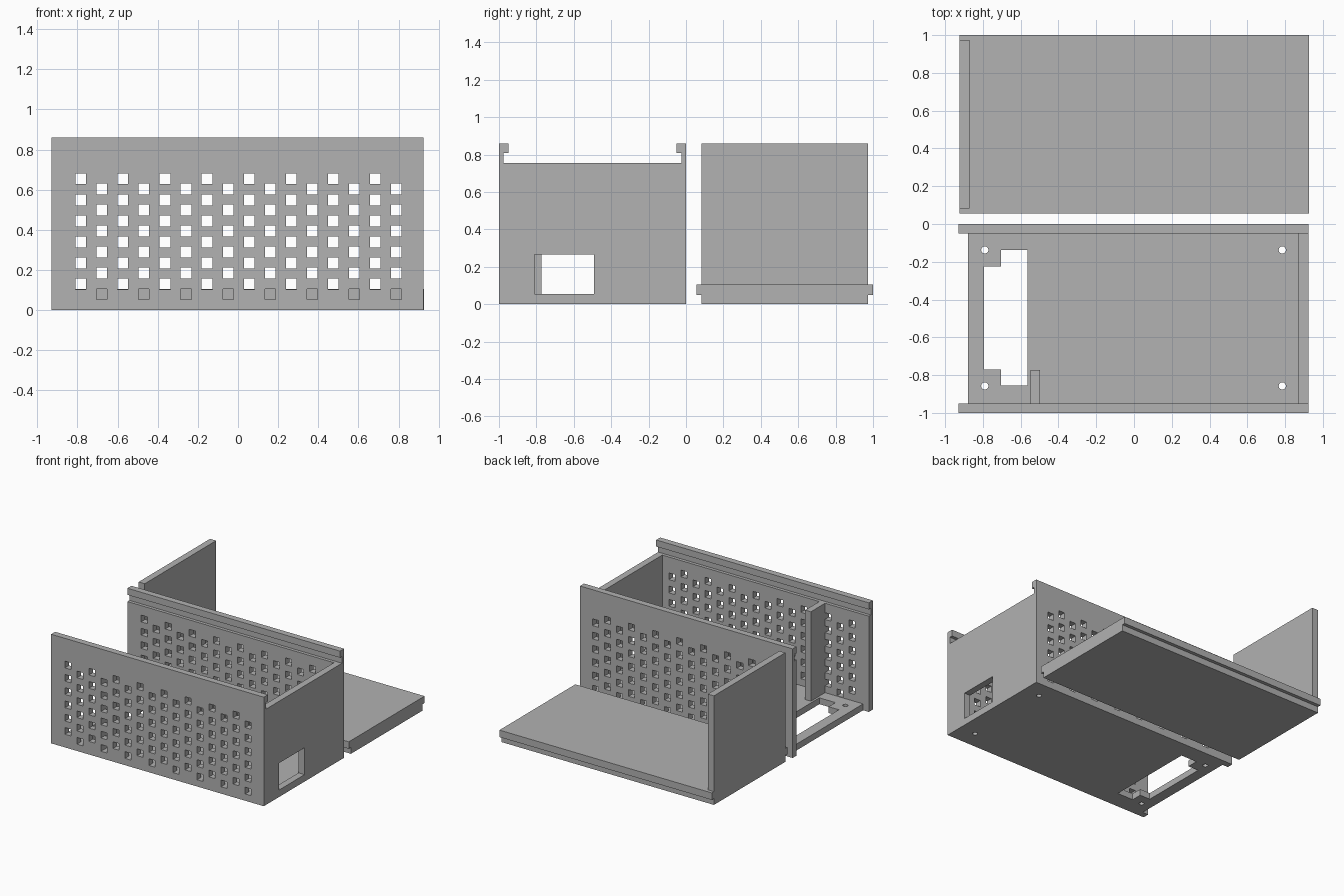
import bpy
import bmesh
import math
from mathutils import Vector

if "Cube" in bpy.data.objects:
    bpy.data.objects.remove(bpy.data.objects["Cube"], do_unlink=True)

# Single plain grey
GREY = (0.445, 0.445, 0.445, 1.0)
grey = bpy.data.materials.new("plain_grey")
grey.use_nodes = True
grey.diffuse_color = GREY
grey.node_tree.nodes["Principled BSDF"].inputs["Base Color"].default_value = GREY


def add_prism(bm, points, axis, start, end):
    """Extrude a closed outline along 'x' (outline in y, z) or 'z' (outline in x, y)."""
    if axis == "x":
        verts = [bm.verts.new((start, a, b)) for a, b in points]
        step = Vector((end - start, 0, 0))
    else:
        verts = [bm.verts.new((a, b, start)) for a, b in points]
        step = Vector((0, 0, end - start))
    face = bm.faces.new(verts)
    out = bmesh.ops.extrude_face_region(bm, geom=[face], use_keep_orig=True)
    moved = [g for g in out["geom"] if isinstance(g, bmesh.types.BMVert)]
    bmesh.ops.translate(bm, verts=moved, vec=step)


def add_box(bm, x0, x1, y0, y1, z0, z1):
    add_prism(bm, [(x0, y0), (x1, y0), (x1, y1), (x0, y1)], "z", z0, z1)


def finish(bm, name):
    bmesh.ops.recalc_face_normals(bm, faces=bm.faces[:])
    mesh = bpy.data.meshes.new(name)
    bm.to_mesh(mesh)
    bm.free()
    mesh.materials.append(grey)
    obj = bpy.data.objects.new(name, mesh)
    bpy.context.collection.objects.link(obj)
    return obj


def box(name, *extents):
    bm = bmesh.new()
    add_box(bm, *extents)
    return finish(bm, name)


def cut(obj, cutter):
    cutter.hide_render = True
    mod = obj.modifiers.new("cut", "BOOLEAN")
    mod.operation = "DIFFERENCE"
    mod.solver = "EXACT"
    mod.object = cutter
    bpy.context.view_layer.objects.active = obj
    bpy.ops.object.modifier_apply(modifier=mod.name)
    bpy.data.objects.remove(cutter, do_unlink=True)


T = 0.05                      # sheet thickness
TOP = 0.86                    # wall height
LEFT, RIGHT = -0.93, 0.925    # tray ends
MID = -0.5                    # tray centre line in y
GROOVE = (0.755, 0.808)       # sliding lid groove

# Tray shell: floor and two side walls with lid grooves
half = [(0.45, T), (0.45, GROOVE[0]), (0.475, GROOVE[0]),
        (0.475, GROOVE[1]), (0.45, GROOVE[1]), (0.45, TOP), (0.5, TOP), (0.5, 0)]
outline = [(MID + y, z) for y, z in half] + [(MID - y, z) for y, z in reversed(half)]
bm = bmesh.new()
add_prism(bm, outline, "x", LEFT, RIGHT)
shell = finish(bm, "tray_shell")

# Staggered square vents through both side walls
bm = bmesh.new()
PITCH, VENT = 0.1048, 0.0265
for col in range(16):
    x = -0.783 + col * PITCH
    base = 0.13 if col % 2 == 0 else 0.08
    for row in range(6):
        z = base + row * 0.1047
        add_box(bm, x - VENT, x + VENT, -1.1, 0.03, z - VENT, z + VENT)

# Floor opening with two solid corners, and screw holes
add_prism(bm, [(-0.795, -0.77), (-0.705, -0.77), (-0.705, -0.855), (-0.565, -0.855),
               (-0.565, -0.137), (-0.705, -0.137), (-0.705, -0.225), (-0.795, -0.225)],
          "z", -0.02, T + 0.001)
for x in (-0.79, 0.785):
    for y in (-0.857, -0.137):
        ring = [(x + 0.019 * math.cos(k * math.tau / 24), y + 0.019 * math.sin(k * math.tau / 24))
                for k in range(24)]
        add_prism(bm, ring, "z", -0.02, T + 0.001)

# Recess in the floor end for the sliding end plate
add_box(bm, LEFT - 0.02, LEFT + T, MID - 0.45, MID + 0.45, -0.02, T + 0.001)
cut(shell, finish(bm, "shell_cutter"))

# Closed end wall with a socket window
end_wall = box("end_wall", RIGHT - 0.053, RIGHT, MID - 0.45, MID + 0.45, T, GROOVE[0])
cut(end_wall, box("window_cutter", 0.8, 1.0, -0.81, -0.492, T + 0.005, 0.267))

# Inner divider
box("divider", -0.548, -0.498, MID - 0.45, -0.773, T, GROOVE[0])

# Lid, lying upside down beside the tray: inset panel, wider sliding tongue, end plate
bm = bmesh.new()
LID_MID = 0.528
lid_half = [(0.445, 0), (0.445, T), (0.472, T), (0.472, 0.105)]
lid_outline = [(LID_MID + y, z) for y, z in lid_half]
lid_outline += [(LID_MID - y, z) for y, z in reversed(lid_half)]
add_prism(bm, lid_outline, "x", -0.925, 0.927)
finish(bm, "lid_panel")
box("lid_end_plate", -0.925, -0.872, LID_MID - 0.445, LID_MID + 0.445, 0.105, TOP)
